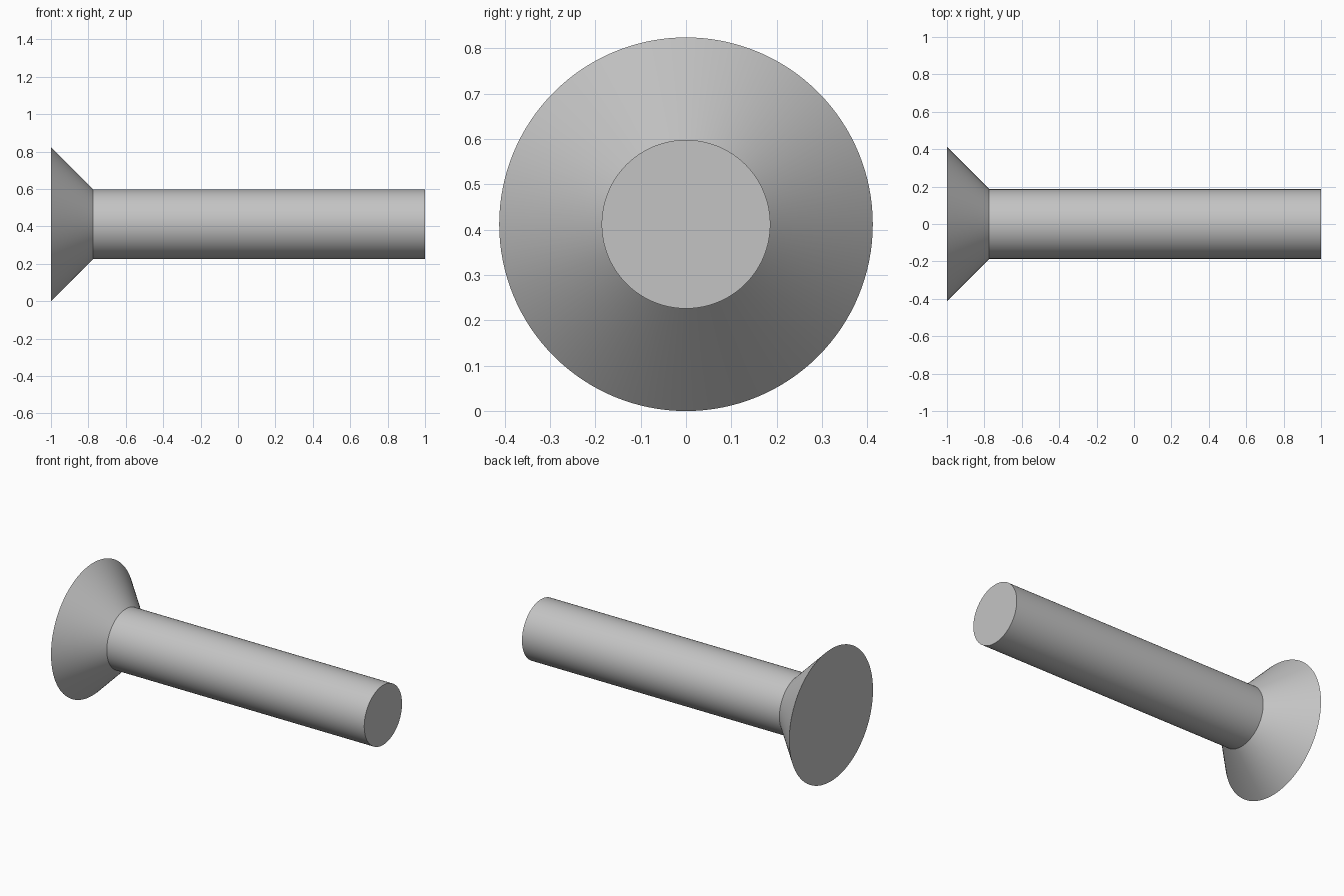
import bpy
import bmesh
from math import radians, tau

HEAD_R, SHANK_R = 0.412, 0.186
HEAD_END = -1 + (HEAD_R - SHANK_R)  # 45 degree countersink
SEGMENTS = 128

default = bpy.data.objects.get("Cube")
if default:
    bpy.data.objects.remove(default, do_unlink=True)

# Plain grey metal
metal = bpy.data.materials.new("grey_metal")
metal.use_nodes = True
grey = (0.55, 0.55, 0.55, 1)
metal.diffuse_color = grey
for node in metal.node_tree.nodes:
    if node.type == "BSDF_PRINCIPLED":
        node.inputs["Base Color"].default_value = grey

# Countersunk head and shank: one profile turned about the x axis
profile = [(-1, HEAD_R), (HEAD_END, SHANK_R), (1, SHANK_R)]
bm = bmesh.new()
verts = [bm.verts.new((x, 0, r)) for x, r in profile]
edges = [bm.edges.new(pair) for pair in zip(verts, verts[1:])]
bmesh.ops.spin(bm, geom=verts + edges, cent=(0, 0, 0), axis=(1, 0, 0),
               angle=tau, steps=SEGMENTS, use_merge=False)
bmesh.ops.remove_doubles(bm, verts=bm.verts, dist=0.0001)

# Flat end caps
rims = [e for e in bm.edges if e.is_boundary]
bmesh.ops.holes_fill(bm, edges=rims, sides=0)
bmesh.ops.recalc_face_normals(bm, faces=bm.faces)

mesh = bpy.data.meshes.new("countersunk_rivet")
bm.to_mesh(mesh)
bm.free()
mesh.materials.append(metal)
rivet = bpy.data.objects.new("countersunk_rivet", mesh)
rivet.location.z = HEAD_R
bpy.context.collection.objects.link(rivet)

# Smooth round sides, crisp rims
bpy.ops.object.select_all(action="DESELECT")
rivet.select_set(True)
bpy.context.view_layer.objects.active = rivet
bpy.ops.object.shade_smooth_by_angle(angle=radians(30))
